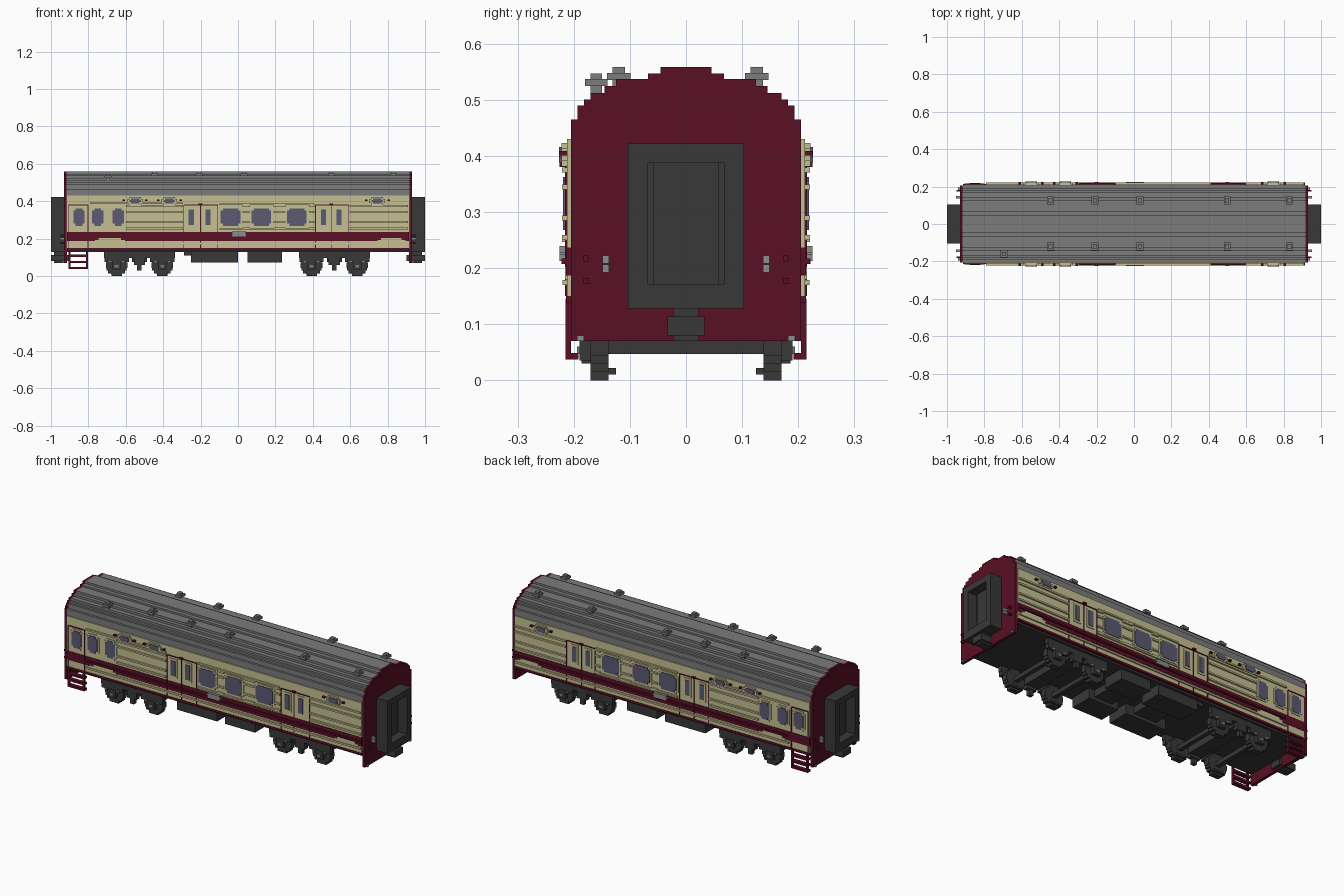
import bpy, bmesh, math

if "Cube" in bpy.data.objects:
    bpy.data.objects.remove(bpy.data.objects["Cube"], do_unlink=True)


def material(name, r, g, b):
    m = bpy.data.materials.new(name)
    m.use_nodes = True
    m.diffuse_color = (r, g, b, 1)
    m.node_tree.nodes["Principled BSDF"].inputs["Base Color"].default_value = (r, g, b, 1)
    return m


MAROON = material("maroon", 0.10, 0.005, 0.018)
CREAM = material("cream", 0.56, 0.53, 0.29)
GREY = material("roof_grey", 0.20, 0.20, 0.20)
DARK = material("dark_grey", 0.040, 0.040, 0.040)
GLASS = material("window_glass", 0.105, 0.10, 0.17)
LAMP = material("light_grey", 0.27, 0.27, 0.28)


def finish(name, bm, mat):
    bmesh.ops.recalc_face_normals(bm, faces=bm.faces)
    me = bpy.data.meshes.new(name)
    bm.to_mesh(me)
    bm.free()
    me.materials.append(mat)
    ob = bpy.data.objects.new(name, me)
    bpy.context.scene.collection.objects.link(ob)
    return ob


def boxes(name, mat, items, mirror=False):
    """Boxes as (x0, x1, y0, y1, z0, z1), optionally repeated on the -y side."""
    bm = bmesh.new()
    for x0, x1, y0, y1, z0, z1 in items:
        for s in ((1, -1) if mirror else (1,)):
            vs = bmesh.ops.create_cube(bm, size=1)["verts"]
            for v in vs:
                v.co = ((x0 + x1) / 2 + v.co.x * (x1 - x0),
                        s * ((y0 + y1) / 2 + v.co.y * (y1 - y0)),
                        (z0 + z1) / 2 + v.co.z * (z1 - z0))
    return finish(name, bm, mat)


def extrude_profile(name, mat, half, spans):
    """Extrudes a left-right symmetric outline of (y, z) along x."""
    bm = bmesh.new()
    outline = half + [(-y, z) for y, z in reversed(half)]
    for x0, x1 in spans:
        face = bm.faces.new([bm.verts.new((x0, y, z)) for y, z in outline])
        new = bmesh.ops.extrude_face_region(bm, geom=[face])["geom"]
        for v in new:
            if isinstance(v, bmesh.types.BMVert):
                v.co.x = x1
    return finish(name, bm, mat)


# Stepped roof arch shared by the shell and the end walls
STEPS = [(0.205, 0.465), (0.193, 0.49), (0.182, 0.50), (0.17, 0.512),
         (0.145, 0.524), (0.125, 0.537), (0.068, 0.547), (0.045, 0.558)]


def arch(bottom):
    pts = [(STEPS[0][0], bottom)]
    for i, (y, z) in enumerate(STEPS):
        pts.append((y, z))
        if i + 1 < len(STEPS):
            pts.append((STEPS[i + 1][0], z))
    return pts


extrude_profile("roof_and_shell", GREY, arch(0.145), [(-0.916, 0.916)])
extrude_profile("end_walls", MAROON, arch(0.07), [(-0.931, -0.915), (0.915, 0.931)])

# Side cladding
L = 0.915
boxes("cream_cladding", CREAM, [(-L, L, 0.204, 0.212, 0.237, 0.43),
                                (-L, L, 0.204, 0.212, 0.15, 0.187)], True)
boxes("maroon_band", MAROON, [(-L, L, 0.204, 0.214, 0.187, 0.237),
                              (-0.78, L, 0.21, 0.222, 0.207, 0.217)], True)
boxes("maroon_sill", MAROON, [(-L, L, 0.195, 0.214, 0.138, 0.15)], True)
notches = []
for x0, x1 in ((-0.765, -0.605), (0.745, 0.895)):
    notches += [(x0, x1, 0.21, 0.216, 0.18, 0.193),
                (x0 + 0.02, x1 - 0.02, 0.21, 0.216, 0.18, 0.203)]
boxes("cream_band_notches", CREAM, notches, True)

# Horizontal ribs, broken at windows and doors
ribs = []
for z in (0.25, 0.285, 0.34, 0.37):
    for x0, x1 in ((-0.60, -0.295), (0.595, 0.91), (0.19, 0.255), (0.025, 0.065), (0.38, 0.412)):
        ribs.append((x0, x1, 0.21, 0.221, z, z + 0.009))
ribs += [(-0.79, -0.295, 0.21, 0.221, 0.385, 0.394), (-0.10, 0.41, 0.21, 0.221, 0.38, 0.388),
         (-0.10, 0.41, 0.21, 0.221, 0.246, 0.254), (-0.79, 0.91, 0.21, 0.22, 0.17, 0.179)]
boxes("side_ribs", CREAM, ribs, True)


# Windows with stepped corners
def stepped(x, z, w, h, y0, y1, c):
    return [(x - w / 2, x + w / 2, y0, y1, z - h / 2 + c, z + h / 2 - c),
            (x - w / 2 + c, x + w / 2 - c, y0, y1, z - h / 2, z + h / 2)]


frames, panes = [], []
for x, w in ((-0.85, 0.06), (-0.75, 0.06), (-0.64, 0.06), (-0.04, 0.105), (0.125, 0.105), (0.315, 0.105)):
    frames += stepped(x, 0.315, w + 0.018, 0.112, 0.21, 0.216, 0.013)
    panes += stepped(x, 0.315, w, 0.094, 0.21, 0.219, 0.012)
DOOR_WINDOWS = (-0.25, -0.16, 0.457, 0.54)
for x in DOOR_WINDOWS:
    frames.append((x - 0.022, x + 0.022, 0.21, 0.216, 0.262, 0.368))
    panes.append((x - 0.014, x + 0.014, 0.21, 0.219, 0.273, 0.357))
for x in (-0.55, -0.367, 0.745):
    frames += stepped(x, 0.402, 0.082, 0.042, 0.21, 0.222, 0.01)
    panes += stepped(x, 0.402, 0.062, 0.028, 0.21, 0.226, 0.008)
boxes("window_frames", CREAM, frames, True)
boxes("window_panes", GLASS, panes, True)
boxes("side_plate", LAMP, stepped(0.005, 0.226, 0.095, 0.026, 0.21, 0.225, 0.01), True)

# Door outlines, split lines and handles
lines = []
for x0, x1 in ((-0.905, -0.802), (-0.29, -0.2), (-0.2, -0.108), (0.415, 0.498), (0.498, 0.592)):
    lines += [(x - 0.002, x + 0.002, 0.21, 0.2155, 0.15, 0.38) for x in (x0, x1)]
    lines.append((x0, x1, 0.21, 0.2155, 0.377, 0.382))
lines += [(x - 0.01, x + 0.01, 0.21, 0.225, 0.38, 0.388) for x in (-0.2, 0.498)]
lines += [(x + d - 0.007, x + d + 0.007, 0.21, 0.225, 0.401, 0.409)
          for x in (-0.55, -0.367, 0.745) for d in (-0.06, 0.06)]
boxes("door_lines", MAROON, lines, True)

# Roof ventilators
vents = []
for x in (-0.447, -0.208, 0.032, 0.498, 0.83):
    for y in (0.126, -0.12):
        vents += [(x - 0.018, x + 0.018, y - 0.021, y + 0.021, 0.535, 0.548),
                  (x - 0.011, x + 0.011, y - 0.011, y + 0.011, 0.522, 0.558)]
vents += [(-0.713, -0.677, -0.18, -0.14, 0.524, 0.537), (-0.706, -0.684, -0.17, -0.15, 0.51, 0.547)]
boxes("roof_vents", GREY, vents)

# Gangways, couplers and end fittings
gangway, doors, couplers, lamps, knobs, rails = [], [], [], [], [], []


def ends(target, x0, x1, *rest):
    target.extend([(x0, x1) + rest, (-x1, -x0) + rest])


for s in (0.0855, -0.0855):
    ends(gangway, 0.93, 1.0, s - 0.0175, s + 0.0175, 0.128, 0.422)
ends(gangway, 0.93, 1.0, -0.07, 0.07, 0.128, 0.172)
ends(gangway, 0.93, 1.0, -0.07, 0.07, 0.388, 0.422)
ends(doors, 0.93, 0.95, -0.058, 0.058, 0.17, 0.39)
ends(doors, 0.93, 0.945, -0.07, 0.07, 0.17, 0.39)
ends(couplers, 0.90, 1.0, -0.033, 0.033, 0.08, 0.114)
ends(couplers, 0.92, 0.985, -0.022, 0.022, 0.07, 0.13)
for s in (1, -1):
    for z in (0.192, 0.208):
        ends(lamps, 0.93, 0.952, s * 0.143 - 0.006, s * 0.143 + 0.006, z, z + 0.014)
    ends(lamps, 0.93, 0.94, s * 0.188 - 0.006, s * 0.188 + 0.006, 0.07, 0.08)
    for z in (0.172, 0.212):
        ends(knobs, 0.93, 0.95, s * 0.178 - 0.005, s * 0.178 + 0.005, z, z + 0.01)
boxes("gangway_frames", DARK, gangway)
boxes("gangway_doors", DARK, doors)
boxes("couplers", DARK, couplers)
boxes("end_lamps", LAMP, lamps)
boxes("end_handles", MAROON, knobs)

# Boarding steps below the corner doors
steps = [(-0.905, -0.802, 0.192, 0.215, z, z + 0.012) for z in (0.037, 0.07, 0.103)]
steps += [(x, x + 0.01, 0.205, 0.215, 0.037, 0.145) for x in (-0.905, -0.812)]
boxes("boarding_steps", MAROON, steps, True)

# Underframe and equipment boxes
boxes("underframe", DARK, [(-0.915, 0.915, -0.2, 0.2, 0.128, 0.147)])
boxes("equipment_boxes", DARK, [(-0.25, 0.0, 0.06, 0.185, 0.072, 0.13), (0.05, 0.235, 0.06, 0.185, 0.072, 0.13)], True)
boxes("centre_tanks", DARK, [(-0.19, -0.05, -0.06, 0.06, 0.09, 0.13), (0.09, 0.2, -0.06, 0.06, 0.09, 0.13),
                             (-0.29, -0.25, 0.08, 0.18, 0.11, 0.13)])

# Bogies with stepped wheels
wheels, axles, bogie, springs = [], [], [], []
for cx in (-0.527, 0.515):
    for wx in (cx - 0.122, cx + 0.122):
        R, n = 0.058, 8
        for i in range(n):
            z0, z1 = R * (2 * i / n - 1), R * (2 * (i + 1) / n - 1)
            w = math.sqrt(R * R - ((z0 + z1) / 2) ** 2)
            wheels.append((wx - w, wx + w, 0.138, 0.17, R + z0, R + z1))
        wheels.append((wx - 0.03, wx + 0.03, 0.125, 0.14, 0.01, 0.022))
        axles.append((wx - 0.012, wx + 0.012, -0.188, 0.188, 0.047, 0.07))
        bogie.append((wx - 0.065, wx + 0.065, 0.165, 0.188, 0.075, 0.098))
        bogie.append((wx - 0.022, wx + 0.022, 0.165, 0.19, 0.035, 0.08))
        springs += [(wx - 0.01, wx + 0.01, 0.186, 0.194, 0.047, 0.06)]
        springs += [(wx + d - 0.008, wx + d + 0.008, 0.186, 0.192, 0.07, 0.08) for d in (-0.035, 0.035)]
    bogie += [(cx - 0.19, cx + 0.19, 0.165, 0.188, 0.098, 0.13),
              (cx - 0.03, cx + 0.03, 0.16, 0.188, 0.06, 0.1),
              (cx - 0.012, cx + 0.012, 0.165, 0.186, 0.03, 0.07)]
    axles.append((cx - 0.04, cx + 0.04, -0.17, 0.17, 0.075, 0.13))
boxes("wheels", DARK, wheels, True)
boxes("axles_and_bolsters", DARK, axles)
boxes("bogie_frames", DARK, bogie, True)
boxes("axle_box_details", GREY, springs, True)
